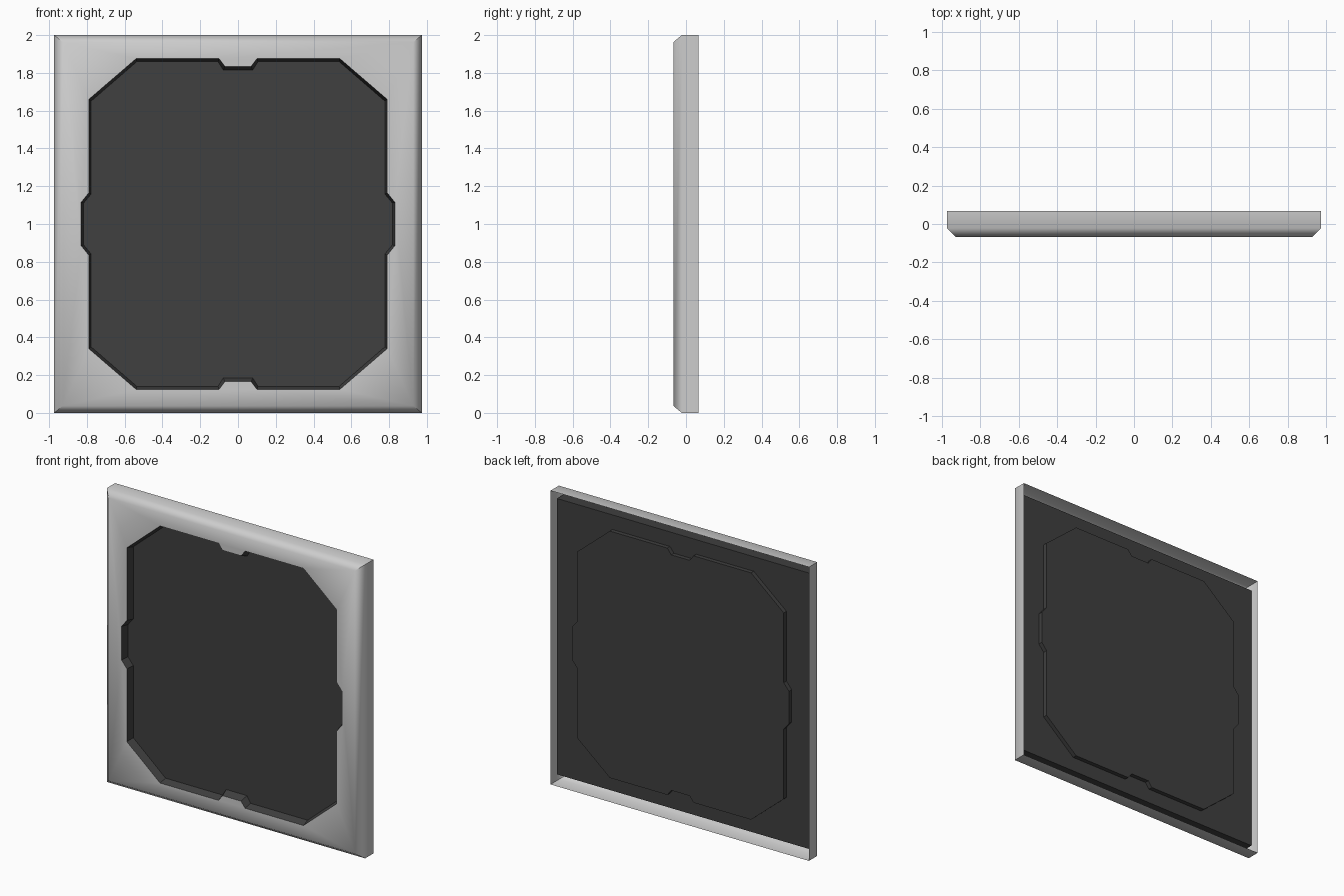
import bpy, bmesh, math

if "Cube" in bpy.data.objects:
    bpy.data.objects.remove(bpy.data.objects["Cube"])

CZ = 1.0  # height of the frame centre


def mirror_quarter(pts):
    """Mirror one quarter outline (top to side) into a full closed loop."""
    right = pts + [(x, -z) for x, z in reversed(pts)]
    return right + [(-x, z) for x, z in reversed(right)]


def rect(x, z):
    return [(x, z), (x, -z), (-x, -z), (-x, z)]


def add_loop(bm, pts, y):
    return [bm.verts.new((x, y, z + CZ)) for x, z in pts]


def close_edges(bm, loop):
    out = []
    for a, b in zip(loop, loop[1:] + loop[:1]):
        out.append(bm.edges.get((a, b)) or bm.edges.new((a, b)))
    return out


def skin(bm, a, b):
    n = len(a)
    for i in range(n):
        j = (i + 1) % n
        bm.faces.new((a[i], a[j], b[j], b[i]))


def fill_between(bm, outer, inner):
    bmesh.ops.triangle_fill(bm, use_beauty=True,
                            edges=close_edges(bm, outer) + close_edges(bm, inner))


def finish(bm, name, facing, mat=None):
    """facing is the y sign the main surface should point to."""
    bmesh.ops.recalc_face_normals(bm, faces=bm.faces)
    bm.normal_update()
    if sum(f.normal.y * f.calc_area() for f in bm.faces) * facing < 0:
        bmesh.ops.reverse_faces(bm, faces=bm.faces)
    me = bpy.data.meshes.new(name)
    bm.to_mesh(me)
    bm.free()
    ob = bpy.data.objects.new(name, me)
    bpy.context.collection.objects.link(ob)
    if mat:
        me.materials.append(mat)
    return ob


# Opening outlines: front rim, smaller front panel, raised back panel
rim = mirror_quarter([(.07, .835), (.1, .875), (.54, .875),
                      (.79, .66), (.79, .165), (.83, .115)])
inner = mirror_quarter([(.078, .815), (.106, .86), (.535, .86),
                        (.778, .65), (.778, .158), (.818, .11)])
raised = [(x * .985, z * .96) for x, z in rim]

dark = bpy.data.materials.new("dark_grey")
dark.diffuse_color = (.05, .05, .05, 1)
dark.use_nodes = True
dark.node_tree.nodes["Principled BSDF"].inputs["Base Color"].default_value = dark.diffuse_color

# Outer frame: open-backed shell with a chamfered front and notched opening
bm = bmesh.new()
back = add_loop(bm, rect(.973, 1.0), .067)
side = add_loop(bm, rect(.973, 1.0), -.022)
front = add_loop(bm, rect(.928, .963), -.067)
skin(bm, back, side)
skin(bm, side, front)
fill_between(bm, front, add_loop(bm, rim, -.067))
frame = finish(bm, "outer_frame", -1)
bpy.ops.object.select_all(action='DESELECT')
frame.select_set(True)
bpy.context.view_layer.objects.active = frame
bpy.ops.object.shade_smooth_by_angle(angle=math.radians(56))

# Front panel: recessed dark surface with walls up to the opening rim
bm = bmesh.new()
lip = add_loop(bm, rim, -.067)
bed = add_loop(bm, inner, -.015)
skin(bm, lip, bed)
bm.faces.new(bed)
finish(bm, "front_panel", -1, dark)

# Back panel: plate inside the shell with a raised notched centre
bm = bmesh.new()
edge_front = add_loop(bm, rect(.95, .939), -.04)
edge_back = add_loop(bm, rect(.95, .939), .031)
skin(bm, edge_front, edge_back)
base = add_loop(bm, raised, .031)
fill_between(bm, edge_back, base)
top = add_loop(bm, raised, .06)
skin(bm, base, top)
bm.faces.new(top)
finish(bm, "back_panel", 1, dark)
